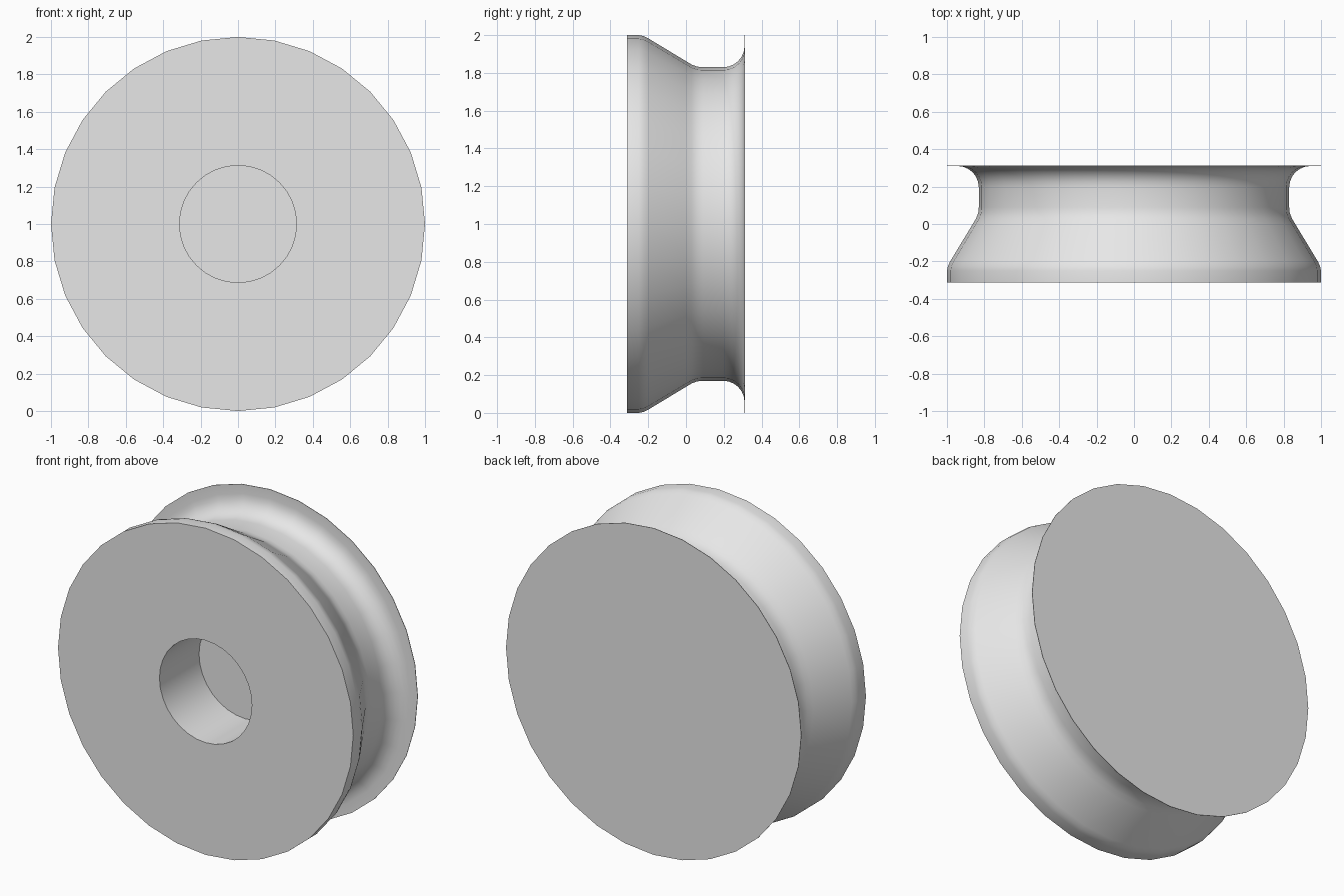
import bpy
import bmesh
from math import sin, cos, pi, radians
from mathutils import Vector

if "Cube" in bpy.data.objects:
    bpy.data.objects.remove(bpy.data.objects["Cube"], do_unlink=True)

SEGMENTS = 32
HALF = 0.313      # half of the wheel's width
BORE = 0.313      # bore radius
CENTRE = Vector((0, 0, 1))

# Grey material
grey = bpy.data.materials.new("light grey")
grey.use_nodes = True
grey.diffuse_color = (0.8, 0.8, 0.8, 1)
grey.node_tree.nodes["Principled BSDF"].inputs["Base Color"].default_value = (0.8, 0.8, 0.8, 1)

# Blind bore, front face, rounded rim, sloping tread: (y, radius)
profile = [(0.07, 0), (0.07, BORE), (-HALF, BORE), (-HALF, 1), (-0.25, 1),
           (-0.225, 0.995), (-0.2, 0.983), (0, 0.862), (0.03, 0.844),
           (0.06, 0.833), (0.09, 0.83)]

# Concave fillet running up into the thin back flange
STEPS, FILLET = 6, 0.113
for i in range(STEPS + 1):
    a = i / STEPS * pi / 2
    profile.append((0.197 + FILLET * sin(a), 0.83 + FILLET * (1 - cos(a))))
profile += [(0.31, 1), (HALF, 1), (HALF, 0)]

# Turn the profile around the axle
bm = bmesh.new()
verts = [bm.verts.new(CENTRE + Vector((r, y, 0))) for y, r in profile]
edges = [bm.edges.new(pair) for pair in zip(verts, verts[1:])]
bmesh.ops.spin(bm, geom=verts + edges, cent=CENTRE, axis=(0, 1, 0),
               angle=2 * pi, steps=SEGMENTS, use_duplicate=False)
bmesh.ops.remove_doubles(bm, verts=bm.verts, dist=0.0001)
bmesh.ops.recalc_face_normals(bm, faces=bm.faces)

mesh = bpy.data.meshes.new("grooved_wheel")
bm.to_mesh(mesh)
bm.free()
mesh.materials.append(grey)
wheel = bpy.data.objects.new("grooved_wheel", mesh)
bpy.context.collection.objects.link(wheel)

# Smooth the tread, keep the rims sharp
bpy.ops.object.select_all(action="DESELECT")
wheel.select_set(True)
bpy.context.view_layer.objects.active = wheel
bpy.ops.object.shade_smooth_by_angle(angle=radians(30))
